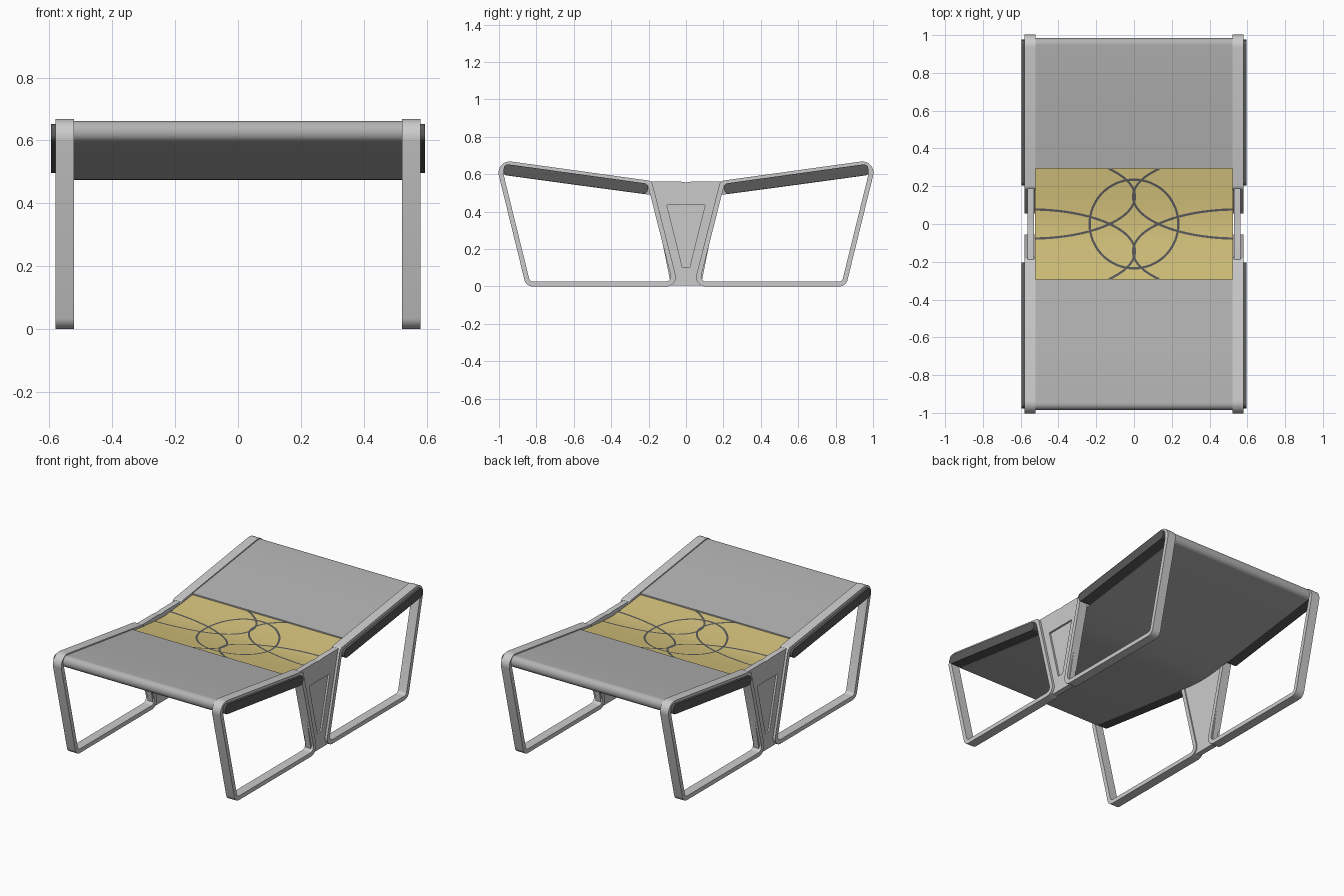
import bpy, bmesh, math
from mathutils import Vector

if "Cube" in bpy.data.objects:
    bpy.data.objects.remove(bpy.data.objects["Cube"])


def material(name, r, g, b):
    m = bpy.data.materials.new(name)
    m.diffuse_color = (r, g, b, 1)
    m.use_nodes = True
    m.node_tree.nodes["Principled BSDF"].inputs["Base Color"].default_value = m.diffuse_color
    return m


DARK = material("dark_grey", 0.1, 0.1, 0.1)
FABRIC = material("mid_grey", 0.45, 0.45, 0.45)
GOLD = material("gold", 0.66, 0.54, 0.2)


def finish(name, bm, mat=None, recalc=True):
    if recalc:
        bmesh.ops.recalc_face_normals(bm, faces=bm.faces)
    me = bpy.data.meshes.new(name)
    bm.to_mesh(me)
    bm.free()
    ob = bpy.data.objects.new(name, me)
    bpy.context.collection.objects.link(ob)
    if mat:
        me.materials.append(mat)
    bpy.ops.object.select_all(action='DESELECT')
    ob.select_set(True)
    bpy.context.view_layer.objects.active = ob
    bpy.ops.object.shade_smooth_by_angle(angle=math.radians(30))
    return ob


def rounded(corners, seg=8):
    """Corners are (y, z, radius); returns the filleted outline."""
    out, n = [], len(corners)
    for i, (y, z, r) in enumerate(corners):
        p = Vector((y, z))
        if r == 0:
            out.append(p)
            continue
        a = (Vector(corners[i - 1][:2]) - p).normalized()
        b = (Vector(corners[(i + 1) % n][:2]) - p).normalized()
        half = a.angle(b) / 2
        t = r / math.tan(half)
        c = p + (a + b).normalized() * (r / math.sin(half))
        s, e = p + a * t - c, p + b * t - c
        a0 = math.atan2(s.y, s.x)
        d = (math.atan2(e.y, e.x) - a0 + math.pi) % (2 * math.pi) - math.pi
        for k in range(seg + 1):
            w = a0 + d * k / seg
            out.append(c + Vector((math.cos(w), math.sin(w))) * r)
    return out


def offset(corners, d, dr):
    """Move every side of a counter-clockwise outline inward by d."""
    out, n = [], len(corners)
    for i, (y, z, r) in enumerate(corners):
        p = Vector((y, z))
        u = (p - Vector(corners[i - 1][:2])).normalized()
        v = (Vector(corners[(i + 1) % n][:2]) - p).normalized()
        nu, nv = Vector((-u.y, u.x)), Vector((-v.y, v.x))
        q = p + (nu + nv) * (d / (1 + nu.dot(nv)))
        out.append((q.x, q.y, max(r - dr, 0)))
    return out


def prism(name, outline, x0, x1, mat=None, hole=None, flip=1):
    """Extrude a y-z outline along x, optionally with a matching hole."""
    bm = bmesh.new()

    def ring(pts, x):
        return [bm.verts.new((x, p[0] * flip, p[1])) for p in pts]

    def walls(a, b):
        for i in range(len(a)):
            j = (i + 1) % len(a)
            bm.faces.new((a[i], a[j], b[j], b[i]))

    a, b = ring(outline, x0), ring(outline, x1)
    walls(a, b)
    if hole:
        c, d = ring(hole, x0), ring(hole, x1)
        walls(c, d)
        walls(a, c)
        walls(b, d)
    else:
        bm.faces.new(a)
        bm.faces.new(b)
    return finish(name, bm, mat)


def top(y):
    return 0.5305 + 0.138 * math.sqrt(y * y + 0.01)


# Seat slab with a recess across the middle
N, G = 24, 0.295
inner = [G - 2 * G * i / N for i in range(N + 1)]
END = 0.985
slab = [(END, top(END), 0.033)]
slab += [(y, top(y), 0) for y in (0.6, G)]
slab += [(y, top(y) - 0.018, 0) for y in inner]
slab += [(y, top(y), 0) for y in (-G, -0.6)]
slab += [(-END, top(END), 0.033), (-END, top(END) - 0.07, 0.033)]
slab += [(y, top(y) - 0.07, 0) for y in [-0.6] + inner[::-1] + [0.6]]
slab += [(END, top(END) - 0.07, 0.033)]
prism("seat_slab", rounded(slab), -0.525, 0.525, FABRIC)

# Gold inlay lying in the recess
inlay = [(y, top(y) - 0.008) for y in inner]
inlay += [(y, top(y) - 0.017) for y in inner[::-1]]
prism("gold_inlay", inlay, -0.525, 0.525, GOLD)


# Dark line pattern on the inlay
def line(name, cx, cy, a, b, a0, a1, mx=1, my=1, n=64, w=0.006):
    bm = bmesh.new()
    rows = []
    for i in range(n + 1):
        t = math.radians(a0 + (a1 - a0) * i / n)
        p = Vector((cx + a * math.cos(t), cy + b * math.sin(t)))
        nrm = Vector((b * math.cos(t), a * math.sin(t))).normalized()
        row = []
        for s in (-w, w):
            q = p + nrm * s
            row.append(bm.verts.new((q.x * mx, q.y * my, top(q.y) - 0.006)))
        rows.append(row)
    for r, s in zip(rows, rows[1:]):
        f = bm.faces.new((r[0], r[1], s[1], s[0]))
        f.normal_update()
        if f.normal.z < 0:
            f.normal_flip()
    finish(name, bm, DARK, recalc=False)


line("pattern_circle", 0, 0, 0.235, 0.235, 0, 360)
for mx in (1, -1):
    for my in (1, -1):
        line("pattern_arc", -0.545, 0.145, 0.55, 0.222, -87.5, 41.5, mx, my)

# Outlines shared by the two sides
loop = [(0.04, 0, 0.05), (0.855, 0, 0.045), (1.022, 0.68, 0.06), (0.183, 0.564, 0.03)]
loop_out, loop_in = rounded(loop), rounded(offset(loop, 0.026, 0.022))
bar = rounded([(0.208, 0.493, 0.024), (0.978, 0.597, 0.024),
               (0.972, 0.656, 0.024), (0.2, 0.549, 0.024)])
plate = [(-0.08, 0.004), (0.08, 0.004), (0.19, 0.561), (0.03, 0.561),
         (0, 0.556), (-0.03, 0.561), (-0.19, 0.561)]
plate_hole = [(-0.02, 0.105), (0.02, 0.105), (0.102, 0.435), (0.03, 0.435),
              (0, 0.435), (-0.03, 0.435), (-0.102, 0.435)]

for s in (1, -1):
    for f in (1, -1):
        # Leg loop and the dark rail under its top bar
        prism("leg_loop", loop_out, s * 0.522, s * 0.58, None, loop_in, f)
        prism("side_rail", bar, s * 0.52, s * 0.595, DARK, None, f)
    # Centre side plate with its recessed panel
    prism("side_plate", plate, s * 0.53, s * 0.565, None, plate_hole)
    prism("side_plate_panel", plate_hole, s * 0.53, s * 0.553)
